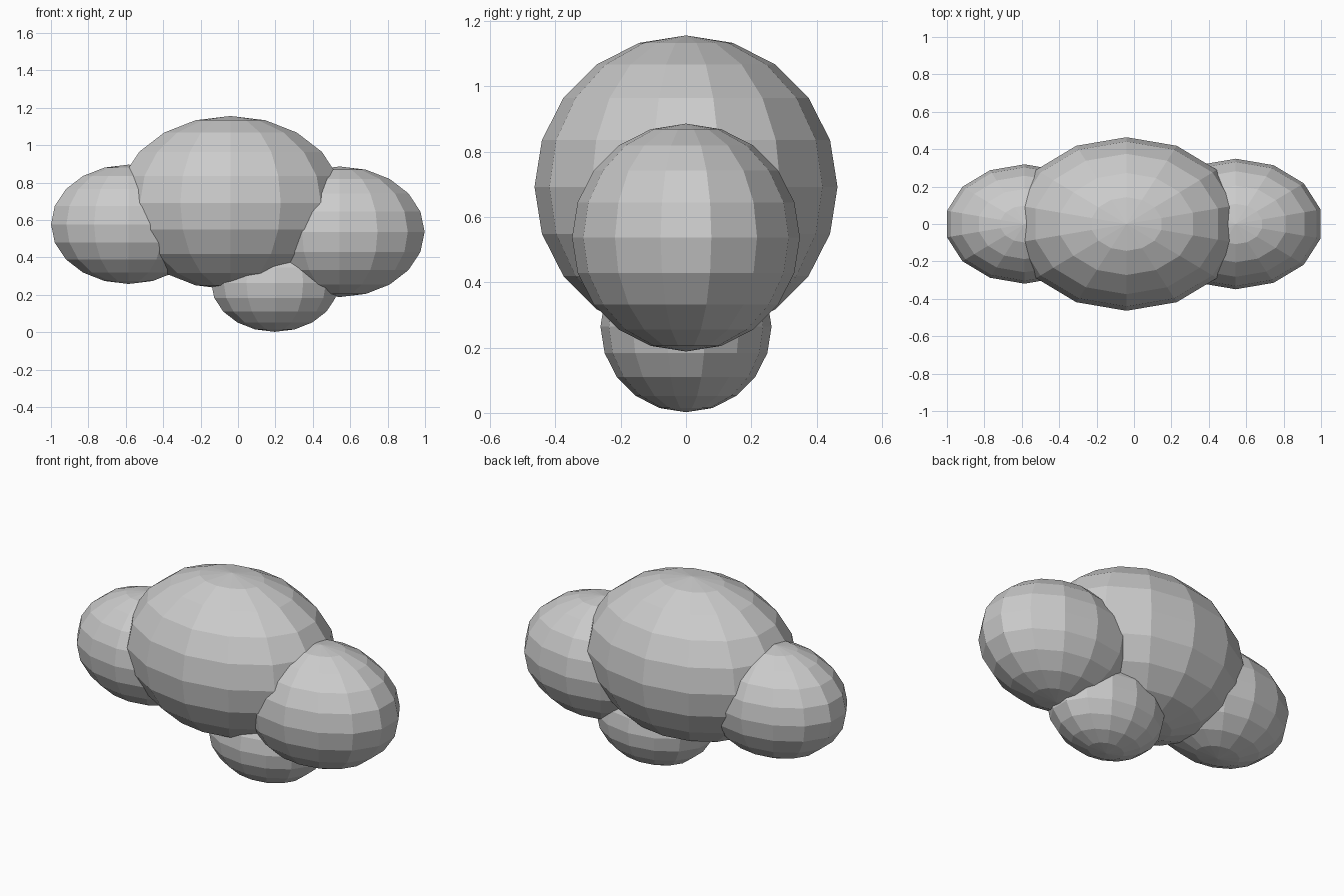
import bpy
import bmesh
from mathutils import Matrix, Vector

cube = bpy.data.objects.get("Cube")
if cube:
    bpy.data.objects.remove(cube, do_unlink=True)

# One plain grey for the whole cloud
grey = bpy.data.materials.new("cloud_grey")
grey.use_nodes = True
color = (0.6, 0.6, 0.6, 1)
grey.diffuse_color = color
grey.node_tree.nodes["Principled BSDF"].inputs["Base Color"].default_value = color

STRETCH = 4 / 3  # every puff is wider than it is tall


def puff(name, x, z, radius):
    """Flat-shaded low-poly ellipsoid, stretched sideways."""
    bm = bmesh.new()
    shape = Matrix.Translation((x, 0, z)) @ Matrix.Diagonal(
        Vector((radius * STRETCH, radius, radius, 1)))
    bmesh.ops.create_uvsphere(bm, u_segments=14, v_segments=10, radius=1, matrix=shape)
    mesh = bpy.data.meshes.new(name)
    bm.to_mesh(mesh)
    bm.free()
    mesh.materials.append(grey)
    bpy.context.collection.objects.link(bpy.data.objects.new(name, mesh))


# Overlapping puffs of the cloud
puff("main_puff", -0.04, 0.692, 0.464)
puff("left_puff", 0.544, 0.537, 0.349)
puff("right_puff", -0.585, 0.577, 0.319)
puff("bottom_puff", 0.197, 0.264, 0.262)
